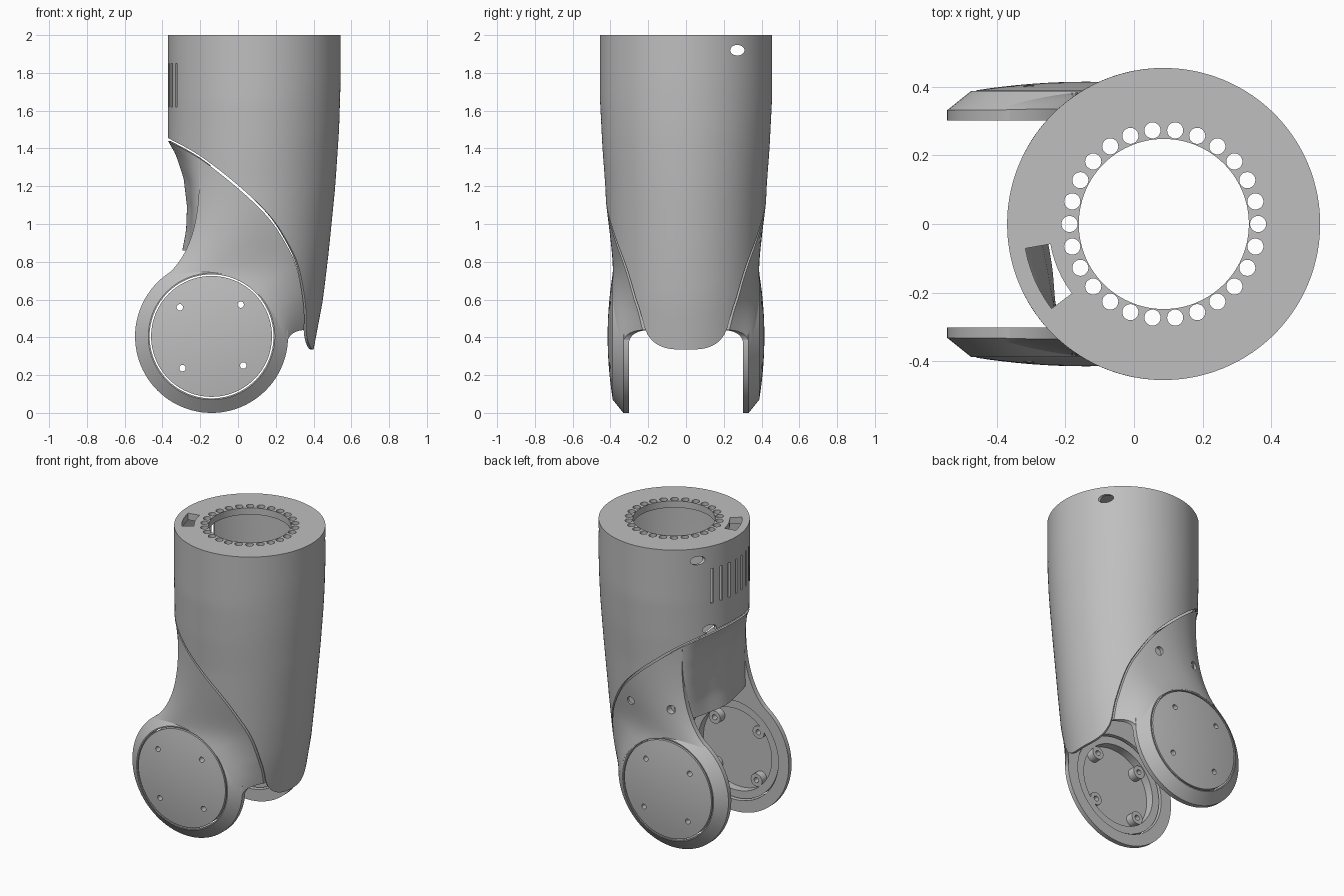
import bpy, bmesh
from math import sin, cos, pi, acos, radians, sqrt
from mathutils import Matrix, Vector

cube = bpy.data.objects.get("Cube")
if cube:
    bpy.data.objects.remove(cube)

grey = bpy.data.materials.new("mid_grey")
grey.use_nodes = True
grey.diffuse_color = (0.52, 0.52, 0.52, 1)
grey.node_tree.nodes["Principled BSDF"].inputs["Base Color"].default_value = (0.52, 0.52, 0.52, 1)

AXIS_X = 0.087                       # tube axis
DISC = Vector((-0.14, 0, 0.405))     # joint axis
WALL = 0.015
SEAM = [(-0.37, 1.455), (-0.2, 1.36), (0, 1.205), (0.167, 1.045), (0.27, 0.89), (0.325, 0.76),
        (0.357, 0.575), (0.36, 0.44), (0.368, 0.388), (0.378, 0.36), (0.39, 0.341), (0.4, 0.335)]
RIGHT_EDGE = [(0.335, 0.40), (0.6, 0.45), (0.85, 0.48), (1.2, 0.515), (1.5, 0.535), (1.75, 0.543), (2, 0.543)]
HALF_DEPTH = [(0.335, 0.405), (0.9, 0.415), (1.2, 0.427), (1.4, 0.442), (1.65, 0.455), (2, 0.455)]
RECESS = [(0, 0), (0.12, 0.04), (0.34, 0.082), (0.6, 0.1), (0.82, 0.095), (1, 0.075)]


def interp(table, v):
    for (a, p), (b, q) in zip(table, table[1:]):
        if v <= b:
            return p + (q - p) * max(0, (v - a) / (b - a))
    return table[-1][1]


def smooth(t):
    t = min(1, max(0, t))
    return t * t * (3 - 2 * t)


def catmull(pts, u):
    i = min(int(u), len(pts) - 2)
    t = u - i
    p = [Vector(pts[min(max(i + k, 0), len(pts) - 1)]) for k in (-1, 0, 1, 2)]
    return 0.5 * (2 * p[1] + (p[2] - p[0]) * t + (2 * p[0] - 5 * p[1] + 4 * p[2] - p[3]) * t * t
                  + (3 * p[1] - p[0] - 3 * p[2] + p[3]) * t ** 3)


def section(z):
    r = interp(RIGHT_EDGE, z)
    return (r - 0.37) / 2, (r + 0.37) / 2, interp(HALF_DEPTH, z)


def skin(a, z, inset=0):
    cx, rx, ry = section(z)
    return Vector((cx + (rx - inset) * cos(a), (ry - inset) * sin(a), z))


def seam_angle(x, z):
    cx, rx, _ = section(z)
    return acos(min(1, max(-1, (x - cx) / rx)))


dense = [catmull(SEAM, i * 0.05) for i in range(20 * (len(SEAM) - 1) + 1)]
SEAM_BY_ANGLE = sorted((seam_angle(*p), p[1]) for p in dense)


def seam_z(a):
    return interp(SEAM_BY_ANGLE, abs((a + pi) % (2 * pi) - pi))


def finish(name, bm, mirror=False):
    bmesh.ops.recalc_face_normals(bm, faces=bm.faces)
    if mirror:
        bmesh.ops.scale(bm, vec=(1, -1, 1), verts=bm.verts)
        bmesh.ops.reverse_faces(bm, faces=bm.faces)
    me = bpy.data.meshes.new(name)
    bm.to_mesh(me)
    bm.free()
    me.materials.append(grey)
    ob = bpy.data.objects.new(name, me)
    bpy.context.collection.objects.link(ob)
    return ob


def shade(ob):
    bpy.ops.object.select_all(action='DESELECT')
    ob.select_set(True)
    bpy.context.view_layer.objects.active = ob
    bpy.ops.object.shade_smooth_by_angle(angle=radians(32))


def loft(name, loops, wrap, mirror=False):
    """Skin closed loops; open ends get capped with quads."""
    bm = bmesh.new()
    rows = [[bm.verts.new(p) for p in loop] for loop in loops]
    n = len(rows[0])
    for k in range(len(rows) if wrap else len(rows) - 1):
        a, b = rows[k], rows[(k + 1) % len(rows)]
        for i in range(n):
            j = (i + 1) % n
            bm.faces.new((a[i], a[j], b[j], b[i]))
    if not wrap:
        for r in (rows[0], rows[-1]):
            for i in range(n // 2 - 1):
                bm.faces.new((r[i], r[i + 1], r[n - 2 - i], r[n - 1 - i]))
    return finish(name, bm, mirror)


def cylinder(bm, centre, radius, depth, axis='Z', widen=1):
    rot = {'X': Matrix.Rotation(pi / 2, 4, 'Y'), 'Y': Matrix.Rotation(pi / 2, 4, 'X'), 'Z': Matrix()}[axis]
    bmesh.ops.create_cone(bm, cap_ends=True, segments=24, radius1=radius, radius2=radius, depth=depth,
                          matrix=Matrix.Translation(centre) @ Matrix.Diagonal((1, widen, 1, 1)) @ rot)


def cut(ob, bm):
    cutter = finish("cutter", bm)
    cutter.hide_render = True
    mod = ob.modifiers.new("cut", 'BOOLEAN')
    mod.operation, mod.solver, mod.object = 'DIFFERENCE', 'EXACT', cutter
    bpy.context.view_layer.objects.active = ob
    bpy.ops.object.modifier_apply(modifier=mod.name)
    bpy.data.objects.remove(cutter)


# Tube sleeve: outer skin, top flange and inner skin in one wrapped loft
loops = []
for k in range(144):
    a = 2 * pi * k / 144
    low = seam_z(a)
    zs = [low + (2 - low) * i / 20 for i in range(21)]
    bore = [Vector((AXIS_X + 0.248 * cos(a), 0.248 * sin(a), z)) for z in (2, 1.955)]
    inner = [low + (1.955 - low) * i / 10 for i in range(11)]
    loops.append([skin(a, z) for z in zs] + bore + [skin(a, z, WALL) for z in reversed(inner)])
sleeve = loft("tube_sleeve", loops, True)

# Ring of flange holes, cable window and side vents
bm = bmesh.new()
for k in range(26):
    a = 2 * pi * k / 26
    cylinder(bm, (AXIS_X + 0.275 * cos(a), 0.275 * sin(a), 1.98), 0.0235, 0.12)
arc = [radians(190 + 27 * i / 6) for i in range(7)]
path = [(0.41, a) for a in arc] + [(0.336, a) for a in reversed(arc)]
base = bm.faces.new([bm.verts.new((AXIS_X + r * cos(a), r * sin(a), 1.92)) for r, a in path])
top = bmesh.ops.extrude_face_region(bm, geom=[base])["geom"]
bmesh.ops.translate(bm, vec=(0, 0, 0.12), verts=[v for v in top if isinstance(v, bmesh.types.BMVert)])
for k in range(-3, 4):
    m = Matrix.Translation((AXIS_X, 0, 1.735)) @ Matrix.Rotation(pi + radians(8.3 * k), 4, 'Z')
    m = m @ Matrix.Translation((0.445, 0, 0)) @ Matrix.Diagonal((0.1, 0.02, 0.23, 1))
    bmesh.ops.create_cube(bm, size=1, matrix=m)
cut(sleeve, bm)

# Oval ports through the sleeve
bm = bmesh.new()
cylinder(bm, (0, 0.272, 1.92), 0.028, 1.4, 'X', 1.35)
cylinder(bm, (-0.32, 0.205, 1.45), 0.028, 0.2, 'X', 1.5)
cut(sleeve, bm)
shade(sleeve)

# Recessed back wall of the fork
loops = []
for k in range(41):
    a = radians(121 + 118 * k / 40)
    w = smooth((-cos(a) - 0.6) / 0.4)
    hi = seam_z(a) - 0.016
    outer, inner = [], []
    for i in range(21):
        s = i / 20
        z = hi + (0.86 - hi) * s
        r = interp(RECESS, s) * w
        outer.append(skin(a, z, r))
        inner.append(skin(a, z, r + WALL))
    loops.append(outer + inner[::-1])
shade(loft("fork_back_wall", loops, False))

for side, mirror in (("right", True), ("left", False)):
    # Neck: sweeps from the seam down onto the joint ring
    loops = []
    for k in range(61):
        t = k / 60
        p0 = catmull(SEAM, 1 + 5.92 * t) + Vector((-0.009, -0.009))
        cx, rx, ry = section(p0.y)
        y0 = ry * sqrt(1 - ((p0.x - cx) / rx) ** 2)
        r1 = 0.334 + 0.069 * abs(2 * t - 1) ** 3
        ang = radians(130 - 137 * t)
        p2 = Vector((DISC.x + r1 * cos(ang), DISC.z + r1 * sin(ang)))
        y2 = 0.3885 - max(0, r1 - 0.335) * 0.8
        p1 = (p0 + p2) / 2 + Vector((0.125, -0.165)) * (1 - t) ** 3 + Vector((-0.045, 0.035)) * t ** 3
        outer, inner = [], []
        for i in range(21):
            s = i / 20
            p = p0 * (1 - s) ** 2 + p1 * 2 * s * (1 - s) + p2 * s * s
            rise = s + (s - s * s) * t ** 3
            y = y0 + (y2 - y0) * rise - 0.008 * sin(pi * s) * sin(pi * t)
            outer.append((p.x, y, p.y))
            inner.append((p.x, min(0.302, y - 0.03), p.y))
        loops.append(outer + inner[::-1])
    neck = loft(side + "_fork_neck", loops, False, mirror)
    if side == "left":
        bm = bmesh.new()
        cylinder(bm, (0.13, 0.42, 0.925), 0.027, 0.09, 'Y')
        cylinder(bm, (-0.155, 0.37, 0.935), 0.027, 0.06, 'Y')
        cut(neck, bm)
    shade(neck)

    # Chamfered joint ring and domed cover with an inner lip
    ring = [(0.328, 0.302), (0.328, 0.388), (0.335, 0.388), (0.405, 0.332), (0.405, 0.302)]
    dome = [(0.32 * i / 8, 0.415 - 0.025 * (i / 8) ** 2) for i in range(1, 9)]
    cover = [(0.0005, 0.37), (0.0005, 0.415)] + dome + [(0.32, 0.315), (0.27, 0.315), (0.27, 0.37)]
    for part, prof in (("joint_ring", ring), ("joint_cover", cover)):
        loops = []
        for k in range(96):
            a = 2 * pi * k / 96
            loops.append([DISC + Vector((r * cos(a), y, r * sin(a))) for r, y in prof])
        ob = loft(side + "_" + part, loops, True, mirror)
        if part == "joint_cover":
            bm = bmesh.new()
            for k in range(4):
                a = radians(47.5 + 90 * k)
                cylinder(bm, DISC + Vector((0.228 * cos(a), -0.38 if mirror else 0.38, 0.228 * sin(a))),
                         0.017, 0.2, 'Y')
            cut(ob, bm)
        shade(ob)

    # Screw bosses merging into the cover lip
    for k in range(4):
        a = radians(47.5 + 90 * k)
        c = DISC + Vector((0.228 * cos(a), 0, 0.228 * sin(a)))
        loops = []
        for j in range(24):
            b = 2 * pi * j / 24
            loops.append([c + Vector((r * cos(b), y, r * sin(b)))
                          for r, y in ((0.017, 0.32), (0.042, 0.32), (0.042, 0.375), (0.017, 0.375))])
        shade(loft(side + "_screw_boss", loops, True, mirror))
